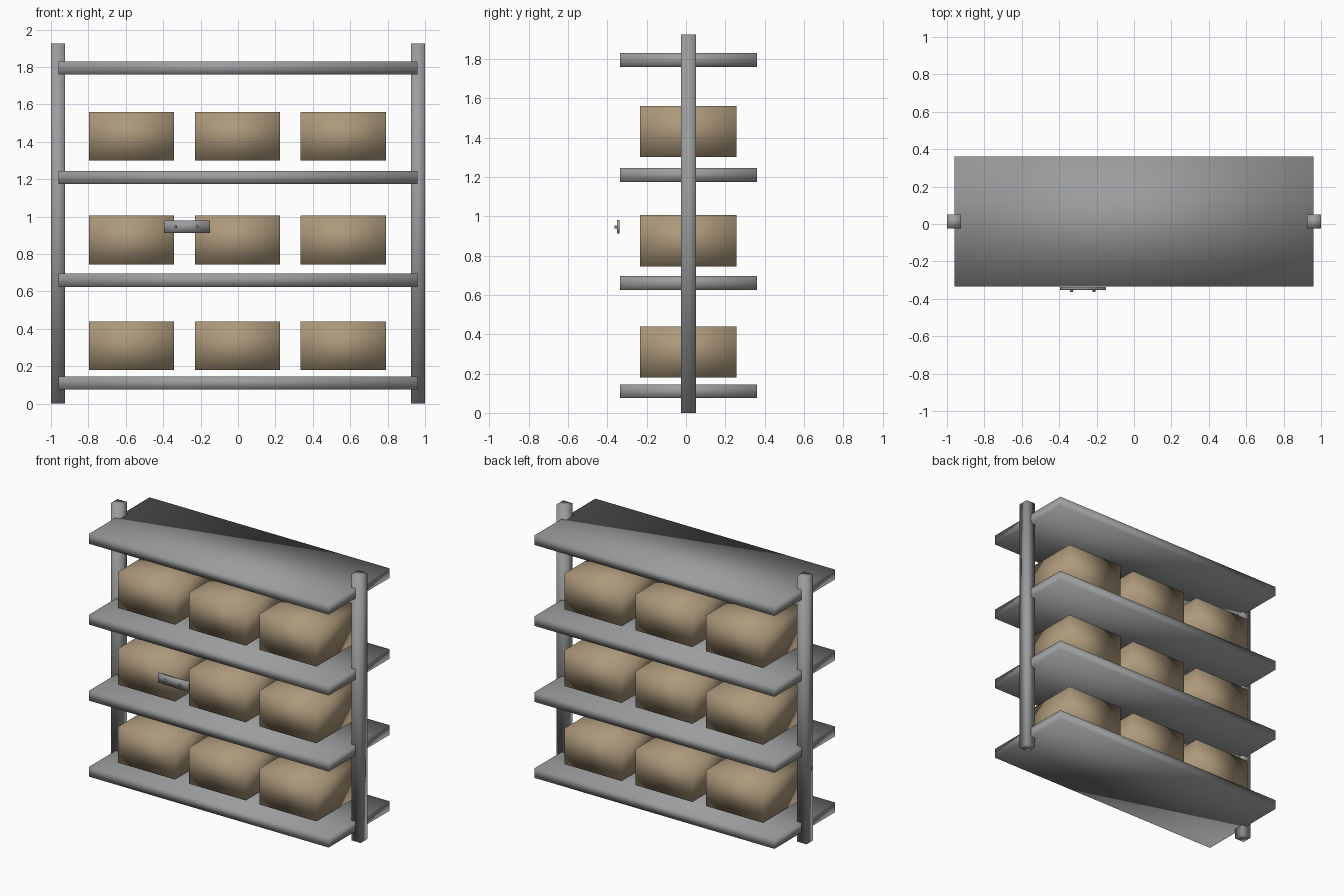
import bpy

old = bpy.data.objects.get("Cube")
if old:
    bpy.data.objects.remove(old, do_unlink=True)


def material(name, rgb):
    mat = bpy.data.materials.new(name)
    mat.use_nodes = True
    mat.diffuse_color = (*rgb, 1)
    bsdf = next(n for n in mat.node_tree.nodes if n.type == 'BSDF_PRINCIPLED')
    bsdf.inputs["Base Color"].default_value = (*rgb, 1)
    return mat


steel = material("grey steel", (0.33, 0.335, 0.34))
cardboard = material("brown cardboard", (0.42, 0.32, 0.20))


def finish(obj, name, mat):
    obj.name = name
    obj.data.materials.append(mat)
    # Soft shading runs across the corners as well as the faces
    for poly in obj.data.polygons:
        poly.use_smooth = True
    return obj


def block(name, low, high, mat):
    """Box between two opposite corners."""
    bpy.ops.mesh.primitive_cube_add(size=1)
    obj = bpy.context.object
    for v in obj.data.vertices:
        v.co = [l if c < 0 else h for c, l, h in zip(v.co, low, high)]
    return finish(obj, name, mat)


# Upright posts, one at the middle of each end
block("left_post", (0.925, -0.025, 0), (1.0, 0.05, 1.925), steel)
block("right_post", (-1.0, -0.025, 0), (-0.925, 0.05, 1.925), steel)

# Shelf boards
for i, z in enumerate((0.075, 0.625, 1.175, 1.76)):
    block(f"shelf_{i + 1}", (-0.96, -0.335, z), (0.96, 0.36, z + 0.07), steel)

# Three cartons over each of the lower three shelves
for row, z in enumerate((0.18, 0.745, 1.30)):
    for col in range(3):
        x = -0.797 + col * 0.566
        block(f"carton_{row + 1}_{col + 1}", (x, -0.233, z),
              (x + 0.456, 0.257, z + 0.26), cardboard)

# Small label plate with two rivets
block("label_plate", (-0.395, -0.352, 0.912), (-0.15, -0.337, 0.98), steel)
for i, x in enumerate((-0.335, -0.215)):
    bpy.ops.mesh.primitive_cylinder_add(
        vertices=12, radius=0.008, depth=0.02,
        location=(x, -0.354, 0.946), rotation=(1.5708, 0, 0))
    finish(bpy.context.object, f"rivet_{i + 1}", steel)
